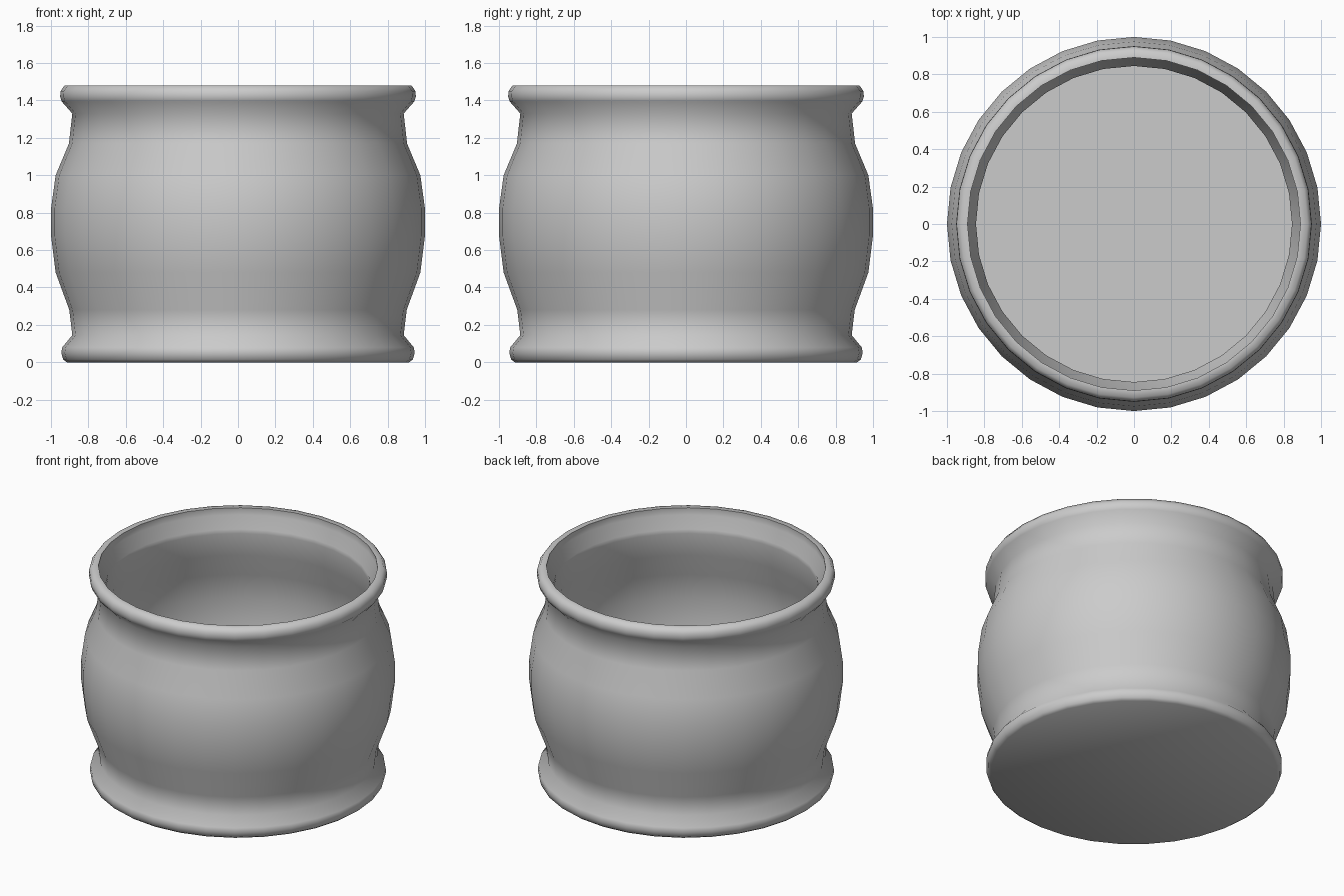
import bpy, bmesh, math

if "Cube" in bpy.data.objects:
    bpy.data.objects.remove(bpy.data.objects["Cube"])

SEGMENTS = 32

# Outer wall from base to rim, then rim lip and inner wall down to the floor (radius, height)
outer = [(0.915, 0.0), (0.935, 0.015), (0.945, 0.05), (0.94, 0.08), (0.886, 0.145),
         (0.902, 0.28), (0.975, 0.48), (1.0, 0.68), (1.0, 0.82), (0.975, 1.0),
         (0.904, 1.17), (0.886, 1.33), (0.943, 1.395), (0.951, 1.42),
         (0.949, 1.45), (0.928, 1.48)]
inner = [(0.89, 1.48), (0.893, 1.43), (0.845, 1.35), (0.845, 1.32), (0.862, 1.16),
         (0.933, 0.99), (0.957, 0.82), (0.957, 0.68), (0.933, 0.49),
         (0.862, 0.29), (0.845, 0.14), (0.87, 0.05)]


def lathe(name, profile):
    """Spin a profile around z, capping the first and last rings."""
    bm = bmesh.new()
    rings = []
    for r, z in profile:
        angles = [2 * math.pi * i / SEGMENTS for i in range(SEGMENTS)]
        rings.append([bm.verts.new((r * math.cos(a), r * math.sin(a), z)) for a in angles])
    for low, high in zip(rings, rings[1:]):
        for i in range(SEGMENTS):
            j = (i + 1) % SEGMENTS
            bm.faces.new((low[i], low[j], high[j], high[i]))
    bm.faces.new(rings[0][::-1])
    bm.faces.new(rings[-1])
    bmesh.ops.recalc_face_normals(bm, faces=bm.faces)
    mesh = bpy.data.meshes.new(name)
    bm.to_mesh(mesh)
    bm.free()
    obj = bpy.data.objects.new(name, mesh)
    bpy.context.collection.objects.link(obj)
    return obj


# Round open pot with flared foot and rolled rim
pot = lathe("pot", outer + inner)
bpy.context.view_layer.objects.active = pot
pot.select_set(True)
bpy.ops.object.shade_smooth_by_angle(angle=math.radians(60))
